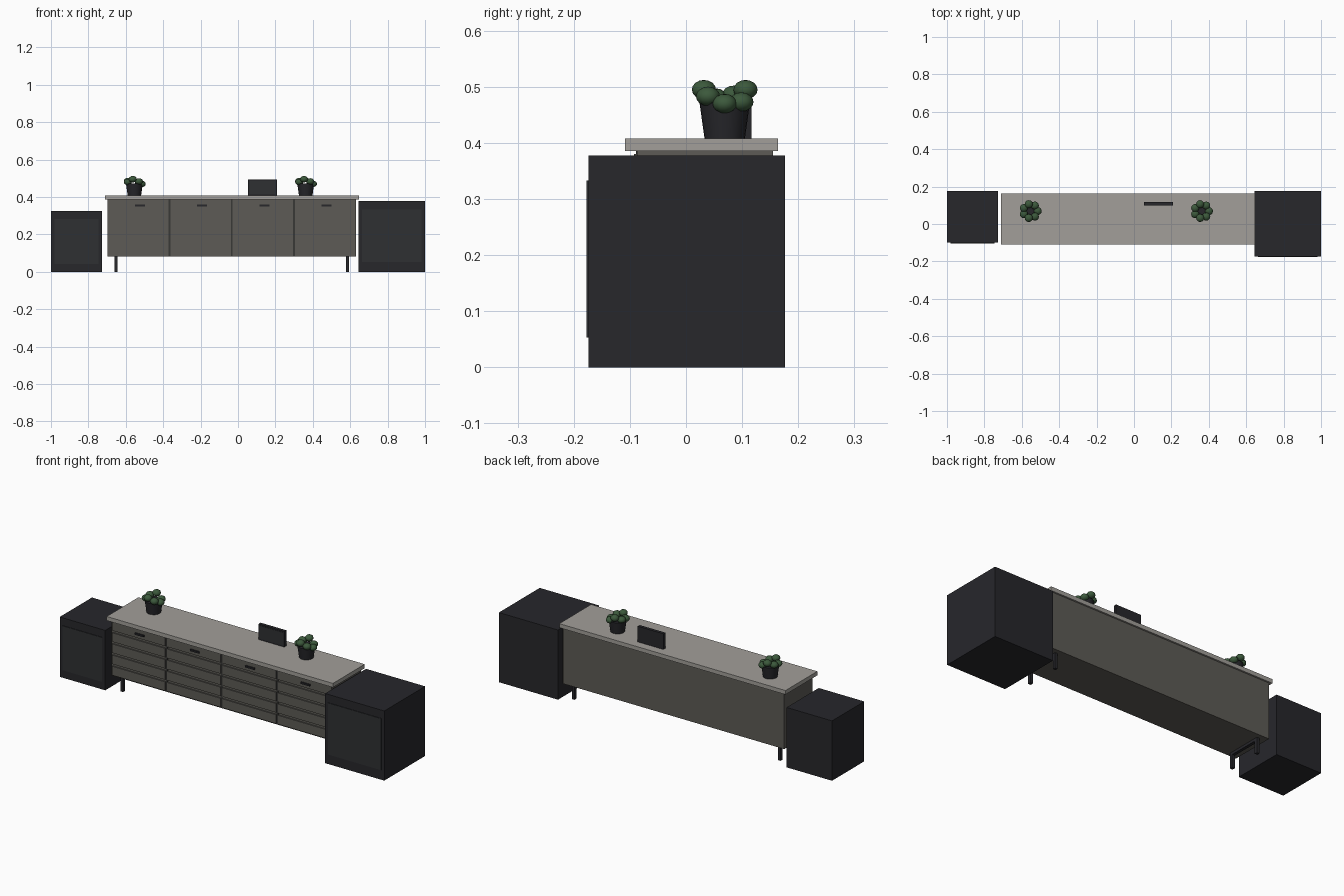
import bpy, bmesh, math
from mathutils import Matrix

if "Cube" in bpy.data.objects:
    bpy.data.objects.remove(bpy.data.objects["Cube"])


def material(name, r, g, b):
    m = bpy.data.materials.new(name)
    m.diffuse_color = (r, g, b, 1)
    m.use_nodes = True
    m.node_tree.nodes["Principled BSDF"].inputs["Base Color"].default_value = m.diffuse_color
    return m


BLACK = material("black", 0.02, 0.02, 0.024)
PANEL = material("dark_panel", 0.028, 0.03, 0.032)
BODY = material("dark_wood", 0.11, 0.105, 0.092)
SEAM = material("seam", 0.04, 0.04, 0.037)
TOP = material("stone_top", 0.36, 0.345, 0.32)
LEAF = material("leaf", 0.045, 0.1, 0.045)


def finish(name, bm, mat, smooth=False):
    mesh = bpy.data.meshes.new(name)
    bmesh.ops.recalc_face_normals(bm, faces=bm.faces)
    for f in bm.faces:
        f.smooth = smooth and len(f.verts) <= 4
    bm.to_mesh(mesh)
    bm.free()
    mesh.materials.append(mat)
    ob = bpy.data.objects.new(name, mesh)
    bpy.context.collection.objects.link(ob)
    return ob


def box(name, x, y, z, mat):
    """Box from (min, max) pairs on each axis."""
    bm = bmesh.new()
    size = Matrix.Diagonal((x[1] - x[0], y[1] - y[0], z[1] - z[0], 1))
    mid = Matrix.Translation(((x[0] + x[1]) / 2, (y[0] + y[1]) / 2, (z[0] + z[1]) / 2))
    bmesh.ops.create_cube(bm, size=1, matrix=mid @ size)
    return finish(name, bm, mat)


def span(c, w):
    return (c - w / 2, c + w / 2)


# Side cubes with a thin raised front panel
def side_cube(name, x, y, h, z_panel):
    box(name, x, y, (0, h), BLACK)
    box(name + "_front_panel", (x[0] + 0.018, x[1] - 0.018),
        (y[0] - 0.003, y[0] + 0.005), z_panel, PANEL)


side_cube("left_cube", (-1, -0.727), (-0.1, 0.176), 0.325, (0.042, 0.283))
side_cube("right_cube", (0.645, 1), (-0.174, 0.176), 0.378, (0.053, 0.333))

# Cabinet body and top
X0, X1, Z0, Z1 = -0.698, 0.631, 0.083, 0.386
FRONT, BACK = -0.087, 0.155
box("cabinet_body", (X0, X1), (FRONT, BACK), (Z0, Z1), BODY)
box("cabinet_top", (-0.712, 0.646), (-0.109, 0.164), (Z1, 0.408), TOP)

# Four slatted doors with handles
door = (X1 - X0) / 4
rows = 5
pitch = (Z1 - Z0) / rows
for i in range(4):
    c = X0 + door * (i + 0.5)
    for j in range(rows):
        box(f"door_{i + 1}_slat_{j + 1}", span(c, door - 0.012), (FRONT - 0.006, FRONT + 0.002),
            span(Z0 + pitch * (j + 0.5), pitch - 0.012), BODY)
    box(f"door_{i + 1}_handle", span(c + 0.008, 0.054), (FRONT - 0.014, FRONT), span(0.354, 0.009), BLACK)
    if i:
        box(f"door_seam_{i}", span(X0 + door * i, 0.01), (FRONT - 0.002, FRONT + 0.002),
            (Z0 + 0.001, Z1), SEAM)

# Leg frames
for side, x in (("left", -0.652), ("right", 0.586)):
    for end, y in (("front", -0.058), ("back", 0.123)):
        box(f"{side}_{end}_leg", span(x, 0.016), span(y, 0.016), (0, Z0), BLACK)
    box(f"{side}_leg_rail", span(x, 0.016), (-0.05, 0.115), (Z0 - 0.014, Z0), BLACK)

# Standing picture frame
box("picture_frame", (0.054, 0.208), (0.1, 0.117), (0.408, 0.493), BLACK)
box("picture_panel", (0.061, 0.201), (0.0985, 0.102), (0.415, 0.486), PANEL)


# Potted plants: tapered pot and a ring of flattened leaf clumps
def plant(name, x, y):
    bm = bmesh.new()
    bmesh.ops.create_cone(bm, cap_ends=True, segments=24, radius1=0.036, radius2=0.045, depth=0.064,
                          matrix=Matrix.Translation((x, y, 0.44)))
    finish(name + "_pot", bm, BLACK, True)
    bm = bmesh.new()
    for i, z in enumerate((0.47, 0.473, 0.495, 0.485, 0.48, 0.495, 0.483)):
        a = math.tau * i / 7
        place = Matrix.Translation((x + 0.039 * math.cos(a), y + 0.038 * math.sin(a), z))
        bmesh.ops.create_uvsphere(bm, u_segments=12, v_segments=8, radius=0.0215,
                                  matrix=place @ Matrix.Diagonal((1, 1, 0.8, 1)))
    finish(name + "_leaves", bm, LEAF, True)


plant("left_plant", -0.554, 0.069)
plant("right_plant", 0.362, 0.069)
